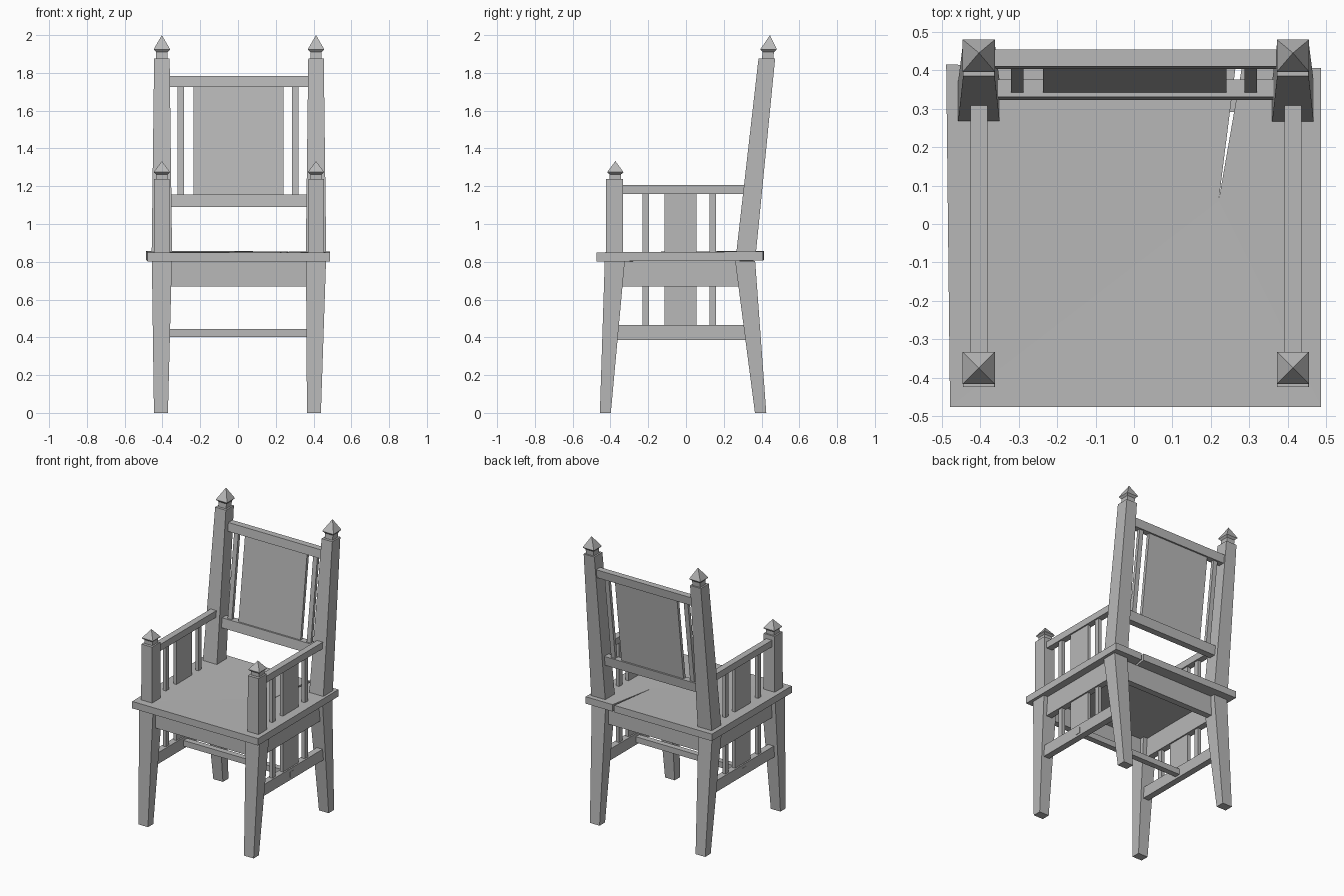
import bpy, bmesh
from mathutils import Vector

cube = bpy.data.objects.get("Cube")
if cube:
    bpy.data.objects.remove(cube, do_unlink=True)

mat = bpy.data.materials.new("plain grey")
mat.use_nodes = True
grey = (0.48, 0.48, 0.48, 1)
mat.diffuse_color = grey
mat.node_tree.nodes["Principled BSDF"].inputs["Base Color"].default_value = grey

MID = 0.005          # centre line of the frame
SIDE = 0.408         # posts and arms, out from the centre line


def finish(name, bm):
    bmesh.ops.recalc_face_normals(bm, faces=bm.faces)
    mesh = bpy.data.meshes.new(name)
    bm.to_mesh(mesh)
    bm.free()
    mesh.materials.append(mat)
    ob = bpy.data.objects.new(name, mesh)
    bpy.context.collection.objects.link(ob)
    return ob


def loft(name, sections):
    """Skin rectangular sections: (centre x, y, z, half width, half depth)."""
    bm = bmesh.new()
    rings = [[bm.verts.new((x + i * w, y + j * d, z))
              for i, j in ((-1, -1), (1, -1), (1, 1), (-1, 1))]
             for x, y, z, w, d in sections]
    bm.faces.new(rings[0])
    bm.faces.new(rings[-1])
    for a, b in zip(rings, rings[1:]):
        for k in range(4):
            n = (k + 1) % 4
            bm.faces.new((a[k], a[n], b[n], b[k]))
    bmesh.ops.remove_doubles(bm, verts=bm.verts, dist=0.0001)
    return finish(name, bm)


def box(name, x0, x1, y0, y1, z0, z1):
    x, y, w, d = (x0 + x1) / 2, (y0 + y1) / 2, (x1 - x0) / 2, (y1 - y0) / 2
    return loft(name, [(x, y, z0, w, d), (x, y, z1, w, d)])


def finial(name, x, y, z, top, lean=0.0):
    """Square neck flaring into a pyramid cap."""
    h = top - z
    profile = ((0, 0.03), (0.28, 0.03), (0.38, 0.042), (0.42, 0.042), (1, 0))
    loft(name, [(x, y + lean * h * t, z + h * t, r, r) for t, r in profile])


# Seat slab with a narrow split opening at the back
bm = bmesh.new()
outline = [(-0.478, -0.475, 0), (0.486, -0.475, 0), (0.486, 0.405, 0.004),
           (0.28, 0.405, 0.004), (0.22, 0.06, 0), (0.264, 0.409, 0.005),
           (-0.488, 0.414, 0.008)]
low, high = [[bm.verts.new((x, y, z + lift)) for x, y, lift in outline]
             for z in (0.802, 0.85)]
for ring in (low, high):
    # two halves meeting along the split
    bm.faces.new([ring[k] for k in (0, 4, 5, 6)])
    bm.faces.new([ring[k] for k in (0, 1, 4)])
    bm.faces.new([ring[k] for k in (1, 2, 3, 4)])
for k in range(len(outline)):
    n = (k + 1) % len(outline)
    bm.faces.new((low[k], low[n], high[n], high[k]))
finish("seat", bm)

# Slats of the arms and lower sides: name, front and back ends
SLATS = (("front_slat", -0.23, -0.197), ("panel", -0.115, 0.055),
         ("back_slat", 0.125, 0.16))

for s, side in ((1, "left"), (-1, "right")):
    x = MID + s * SIDE
    foot = s * 0.405 - 0.003

    # Tapered legs
    loft(f"front_leg_{side}", [(foot, -0.427, 0, 0.037, 0.029),
                               (x, -0.377, 0.805, 0.053, 0.053)])
    loft(f"back_leg_{side}", [(foot, 0.395, 0, 0.037, 0.03),
                              (x, 0.313, 0.805, 0.053, 0.053)])

    # Posts above the seat, with finials
    loft(f"front_post_{side}", [(x, -0.379, 0.84, 0.042, 0.045),
                                (x, -0.379, 1.237, 0.041, 0.045)])
    finial(f"front_finial_{side}", x, -0.374, 1.235, 1.333)
    loft(f"back_post_{side}", [(x, 0.318, 0.845, 0.054, 0.052),
                               (x, 0.428, 1.877, 0.041, 0.044)])
    finial(f"back_finial_{side}", x, 0.432, 1.875, 2.0, 0.1)

    # Arm, side apron and side stretcher
    box(f"arm_{side}", x - 0.022, x + 0.022, -0.36, 0.3125, 1.16, 1.206)
    box(f"side_apron_{side}", x - 0.022, x + 0.022, -0.36, 0.30, 0.67, 0.805)
    box(f"side_stretcher_{side}", x - 0.022, x + 0.022, -0.39, 0.34, 0.387, 0.465)

    # Slats above and below the seat
    for slat, y0, y1 in SLATS:
        for level, z0, z1 in (("upper", 0.84, 1.17), ("lower", 0.455, 0.68)):
            box(f"{level}_{slat}_{side}", x - 0.012, x + 0.012, y0, y1, z0, z1)

# Cross pieces under the seat
for name, y in (("front_apron", -0.377), ("back_apron", 0.313)):
    box(name, MID - 0.38, MID + 0.38, y - 0.022, y + 0.022, 0.67, 0.805)
box("middle_stretcher", MID - 0.432, MID + 0.432, -0.05, -0.01, 0.403, 0.443)


def leaning(name, x, half, z0, z1, thick):
    """Upright piece following the slope of the back."""
    loft(name, [(x, 0.353 + 0.125 * (z - 1.155), z, half, thick)
                for z in (z0, z1)])


# Backrest rails, panel and slats
leaning("back_top_rail", MID, 0.385, 1.725, 1.783, 0.022)
leaning("back_bottom_rail", MID, 0.385, 1.09, 1.155, 0.023)
leaning("back_panel", 0.002, 0.238, 1.145, 1.735, 0.011)
for s, side in ((1, "left"), (-1, "right")):
    leaning(f"back_slat_{side}", s * 0.303, 0.016, 1.145, 1.735, 0.011)
